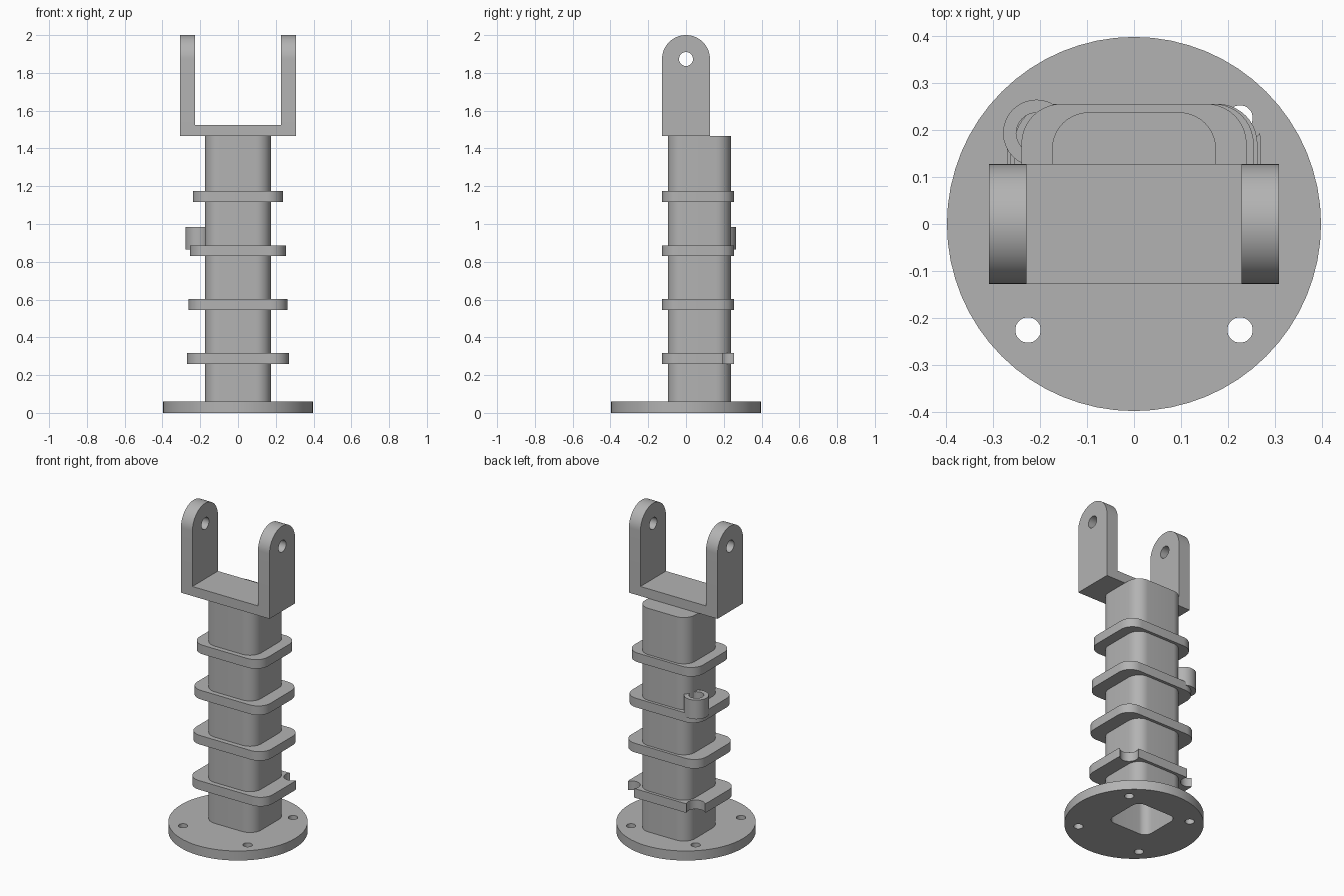
import bpy, bmesh
from math import sin, cos, pi

cube = bpy.data.objects.get("Cube")
if cube:
    bpy.data.objects.remove(cube, do_unlink=True)

# One plain grey finish
GREY = (0.45, 0.45, 0.45, 1)
metal = bpy.data.materials.new("plain grey")
metal.use_nodes = True
metal.diffuse_color = GREY
metal.node_tree.nodes["Principled BSDF"].inputs["Base Color"].default_value = GREY


def arc(cx, cy, r, a0, a1, n):
    return [(cx + r * cos(a0 + (a1 - a0) * i / n), cy + r * sin(a0 + (a1 - a0) * i / n))
            for i in range(n + 1)]


def circle(cx, cy, r, n=32):
    return arc(cx, cy, r, 0, 2 * pi, n)[:-1]


def rounded_rect(x, y0, y1, r):
    """Outline centred on x = 0 with four round corners."""
    corners = [(x - r, y1 - r), (r - x, y1 - r), (r - x, y0 + r), (x - r, y0 + r)]
    return [p for k, (cx, cy) in enumerate(corners)
            for p in arc(cx, cy, r, k * pi / 2, (k + 1) * pi / 2, 10)]


def prism(name, outline, lo, hi, along_x=False):
    """Extrude an outline along z, or a (y, z) outline along x."""
    bm = bmesh.new()
    place = (lambda u, v, w: (w, u, v)) if along_x else (lambda u, v, w: (u, v, w))
    face = bm.faces.new([bm.verts.new(place(u, v, lo)) for u, v in outline])
    top = bmesh.ops.extrude_face_region(bm, geom=[face])["geom"]
    shift = place(0, 0, hi - lo)
    bmesh.ops.translate(bm, vec=shift, verts=[g for g in top if isinstance(g, bmesh.types.BMVert)])
    bmesh.ops.recalc_face_normals(bm, faces=bm.faces)
    mesh = bpy.data.meshes.new(name)
    bm.to_mesh(mesh)
    bm.free()
    mesh.materials.append(metal)
    obj = bpy.data.objects.new(name, mesh)
    bpy.context.collection.objects.link(obj)
    return obj


def combine(obj, others, operation="DIFFERENCE"):
    for other in others:
        mod = obj.modifiers.new("combine", "BOOLEAN")
        mod.operation, mod.solver, mod.object = operation, "EXACT", other
    graph = bpy.context.evaluated_depsgraph_get()
    mesh = bpy.data.meshes.new_from_object(obj.evaluated_get(graph))
    obj.modifiers.clear()
    obj.data = mesh


def cutter(name, outline, lo, hi, along_x=False):
    obj = prism(name, outline, lo, hi, along_x)
    obj.hide_render = True
    cutters.append(obj)
    return obj


cutters, parts = [], []
BOLT = 0.225
cavity = cutter("cavity_cutter", rounded_rect(0.143, -0.065, 0.207, 0.05), -0.1, 1.4)

# Round base with four bolt holes
base = prism("base_plate", circle(0, 0, 0.397, 64), 0, 0.06)
bolts = [cutter("bolt_cutter", circle(sx * BOLT, sy * BOLT, 0.027), -0.1, 0.2)
         for sx in (-1, 1) for sy in (-1, 1)]
combine(base, bolts + [cavity])
parts.append(base)

# Hollow column, closed at the top
column = prism("column", rounded_rect(0.174, -0.096, 0.237, 0.078), 0.03, 1.465)
combine(column, [cavity])
parts.append(column)

# Collars, narrowing upward; the lowest is notched above the rear bolts
notches = [cutter("notch_cutter", circle(s * BOLT, BOLT, 0.053), 0.2, 0.4) for s in (-1, 1)]
for i, (half, z) in enumerate([(0.27, 0.26), (0.262, 0.545), (0.254, 0.83), (0.239, 1.117)]):
    collar = prism(f"collar_{i + 1}", rounded_rect(half, -0.126, 0.255, 0.085), z, z + 0.057)
    combine(collar, [cavity] + (notches if i == 0 else []))
    parts.append(collar)

# Small socket on the rear corner
socket = prism("rear_socket", circle(-0.207, 0.193, 0.071), 0.865, 0.985)
bore = cutter("bore_cutter", circle(-0.207, 0.193, 0.043), 0.88, 1.1)
combine(socket, [bore, cavity])
parts.append(socket)

# Fork: bridge and two round-topped ears with pin holes
W, D, PIN = 0.308, 0.127, 1.873
bridge = [(-D, 1.465), (D, 1.465), (D, 1.525), (-D, 1.525)]
fork = prism("fork", bridge, -W, W, True)
ear = [(-D, 1.465), (D, 1.465)] + arc(0, PIN, D, 0, pi, 32)
ears = [cutter("ear_helper", ear, lo, lo + 0.08, True) for lo in (-W, W - 0.08)]
combine(fork, ears, "UNION")
combine(fork, [cutter("pin_cutter", circle(0, PIN, 0.037), -1, 1, True)])
parts.append(fork)

for obj in cutters:
    bpy.data.objects.remove(obj, do_unlink=True)

# Smooth curved walls, crisp edges
bpy.ops.object.select_all(action="DESELECT")
for obj in parts:
    obj.select_set(True)
bpy.context.view_layer.objects.active = parts[0]
bpy.ops.object.shade_smooth_by_angle()
